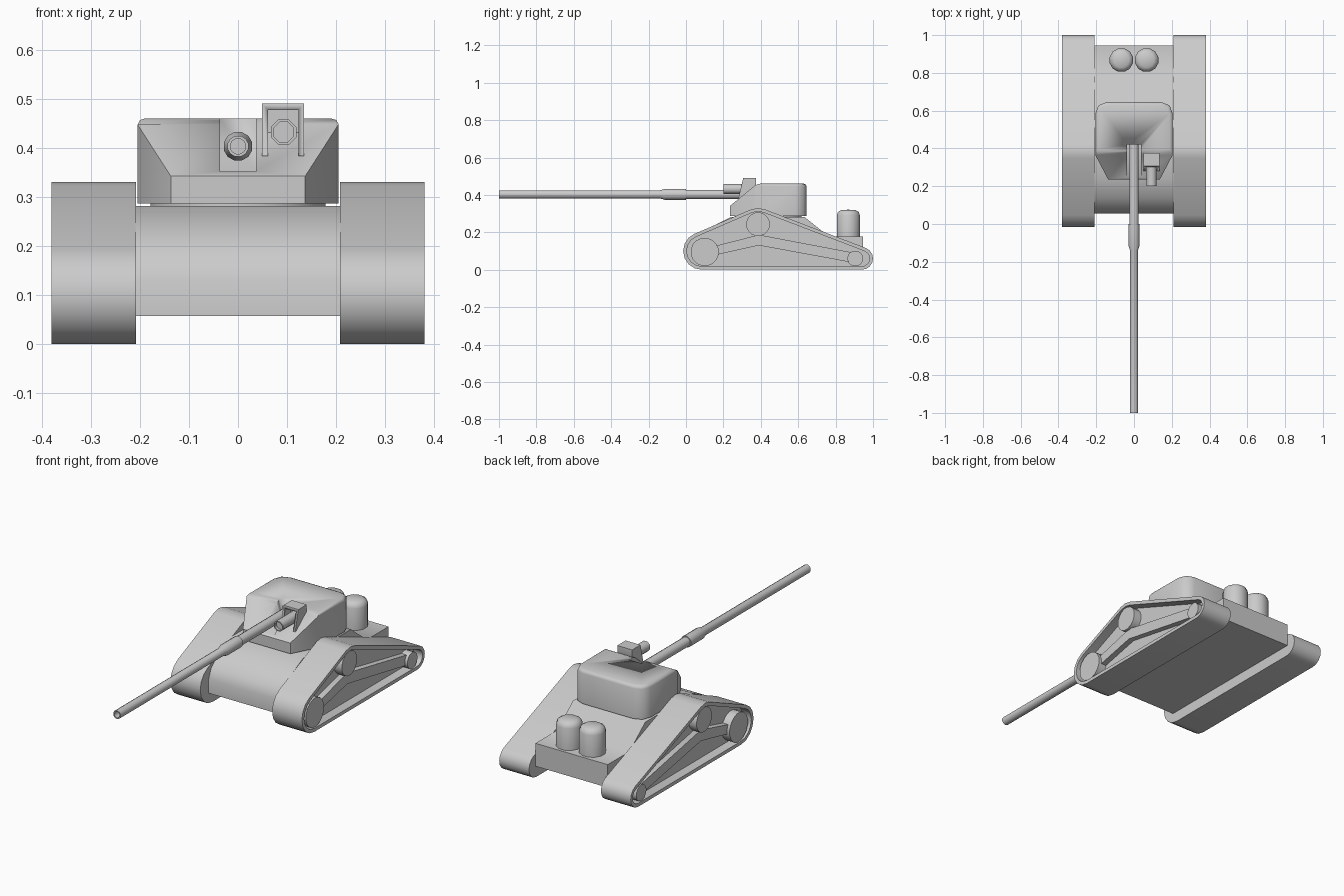
import bpy, bmesh, math
from mathutils import Vector, Matrix
from mathutils.geometry import convex_hull_2d

if "Cube" in bpy.data.objects:
    bpy.data.objects.remove(bpy.data.objects["Cube"])


def finish(name, bm, angle=40):
    bmesh.ops.recalc_face_normals(bm, faces=bm.faces)
    me = bpy.data.meshes.new(name)
    bm.to_mesh(me)
    bm.free()
    ob = bpy.data.objects.new(name, me)
    bpy.context.collection.objects.link(ob)
    bpy.ops.object.select_all(action='DESELECT')
    ob.select_set(True)
    bpy.context.view_layer.objects.active = ob
    bpy.ops.object.shade_smooth_by_angle(angle=math.radians(angle))
    return ob


def prism(pts, a, b, axis='X'):
    """Extrude a profile: (y, z) points along X or (x, y) points along Z."""
    bm = bmesh.new()
    put = (lambda p, d: (d, p[0], p[1])) if axis == 'X' else (lambda p, d: (p[0], p[1], d))
    lo = [bm.verts.new(put(p, a)) for p in pts]
    hi = [bm.verts.new(put(p, b)) for p in pts]
    bm.faces.new(lo)
    bm.faces.new(hi)
    n = len(pts)
    for i in range(n):
        bm.faces.new((lo[i], lo[(i + 1) % n], hi[(i + 1) % n], hi[i]))
    bmesh.ops.recalc_face_normals(bm, faces=bm.faces)
    return bm


def lathe(name, rz, matrix, steps=12):
    """Spin a (radius, height) profile round local Z."""
    bm = bmesh.new()
    vs = [bm.verts.new((r, 0, h)) for r, h in rz]
    es = [bm.edges.new(e) for e in zip(vs, vs[1:])]
    bmesh.ops.spin(bm, geom=vs + es, cent=(0, 0, 0), axis=(0, 0, 1),
                   angle=math.tau, steps=steps)
    bmesh.ops.remove_doubles(bm, verts=bm.verts, dist=1e-5)
    bm.transform(matrix @ Matrix.Rotation(math.pi / steps, 4, 'Z'))
    return finish(name, bm, 46)


def mirror(ob):
    centre = bpy.data.objects.get("mirror_centre")
    if not centre:
        centre = bpy.data.objects.new("mirror_centre", None)
        bpy.context.collection.objects.link(centre)
        centre.hide_render = True
    ob.modifiers.new("mirror", 'MIRROR').mirror_object = centre


def cut(ob, name, x, y, z):
    bm = prism([(y[0], z[0]), (y[1], z[0]), (y[1], z[1]), (y[0], z[1])], *x)
    c = finish(name, bm)
    c.hide_render = True
    c.hide_viewport = True
    m = ob.modifiers.new("cut", 'BOOLEAN')
    m.object = c
    m.solver = 'EXACT'


# Tracks: belt outline wrapped round three circles, outer side recessed
ring = []
for y, z, r in [(.085, .1, .1), (.385, .235, .095), (.94, .06, .06)]:
    ring += [(y + r * math.cos(i * math.tau / 16), z + r * math.sin(i * math.tau / 16))
             for i in range(16)]
outline = [ring[i] for i in convex_hull_2d([Vector(p) for p in ring])]
bm = prism(outline, .208, .38)
side = max(bm.faces, key=lambda f: f.calc_center_median().x)
bmesh.ops.inset_region(bm, faces=[side], thickness=.018, use_even_offset=True)
hole = bmesh.ops.extrude_face_region(bm, geom=[side])
bmesh.ops.delete(bm, geom=[side], context='FACES_ONLY') if side.is_valid else None
for v in [g for g in hole['geom'] if isinstance(g, bmesh.types.BMVert)]:
    v.co.x -= .05
mirror(finish("track", bm))

# Wheels
for name, y, z, r in [("front_wheel", .1, .095, .076), ("top_wheel", .385, .243, .064),
                      ("rear_wheel", .905, .06, .042)]:
    mat = Matrix.Translation((.32, y, z)) @ Matrix.Rotation(math.pi / 2, 4, 'Y')
    mirror(lathe(name, [(0, 0), (r, 0), (r, .055), (0, .055)], mat, 16))

# Bent suspension beam
mirror(finish("suspension_beam", prism(
    [(.12, .07), (.39, .13), (.88, .04), (.9, .09), (.39, .187), (.12, .118)], .32, .36)))

# Hull
finish("hull", prism([(.055, .057), (.055, .13), (.075, .18), (.135, .23), (.24, .281),
                      (.635, .281), (.765, .177), (.945, .177), (.945, .057)], -.209, .209))

# Turret ring and turret with sloped front
lathe("turret_ring", [(0, 0), (.18, 0), (.18, .03), (0, .03)],
      Matrix.Translation((0, .44, .265)), 24)
half = [(.137, .236), (.205, .365), (.205, .585), (.188, .628), (.145, .645)]
plan = half + [(-x, y) for x, y in reversed(half)]
bm = prism(plan, .286, .46, 'Z')
bmesh.ops.bisect_plane(bm, geom=bm.verts[:] + bm.edges[:] + bm.faces[:],
                       plane_co=(0, .236, .342), plane_no=(0, -.118, .144), clear_outer=True)
bmesh.ops.holes_fill(bm, edges=[e for e in bm.edges if e.is_boundary], sides=0)
top = [e for e in bm.edges if all(v.co.z > .455 for v in e.verts)]
bmesh.ops.bevel(bm, geom=top, offset=.016, segments=2, profile=.5, affect='EDGES')
turret = finish("turret", bm, 50)
cut(turret, "gun_slot_cutter", (-.037, .037), (.1, .42), (.352, .6))

# Main gun with sleeve and hollow muzzle (local Z points forward)
forward = Matrix.Rotation(math.pi / 2, 4, 'X')
lathe("main_gun", [(0, -.425), (.025, -.425), (.025, 0), (.03, .0), (.03, .115), (.022, .14),
                   (.022, 1), (.016, 1), (.016, .95), (0, .95)],
      Matrix.Translation((0, 0, .403)) @ forward)

# Sight hood and sight tube beside the gun
hood = finish("sight_hood", prism([(.28, .383), (.306, .49), (.375, .49), (.375, .44),
                                   (.345, .383)], .049, .135))
cut(hood, "hood_cutter", (.061, .123), (.2, .345), (.36, .477))
lathe("sight_tube", [(0, -.36), (.028, -.36), (.028, -.2), (.022, -.2), (.022, -.215), (0, -.215)],
      Matrix.Translation((.093, 0, .432)) @ forward, 8)

# Rear drums
mirror(lathe("rear_drum", [(0, 0), (.064, 0), (.064, .115), (.057, .133), (.04, .143), (0, .145)],
             Matrix.Translation((.067, .868, .176)), 12))
